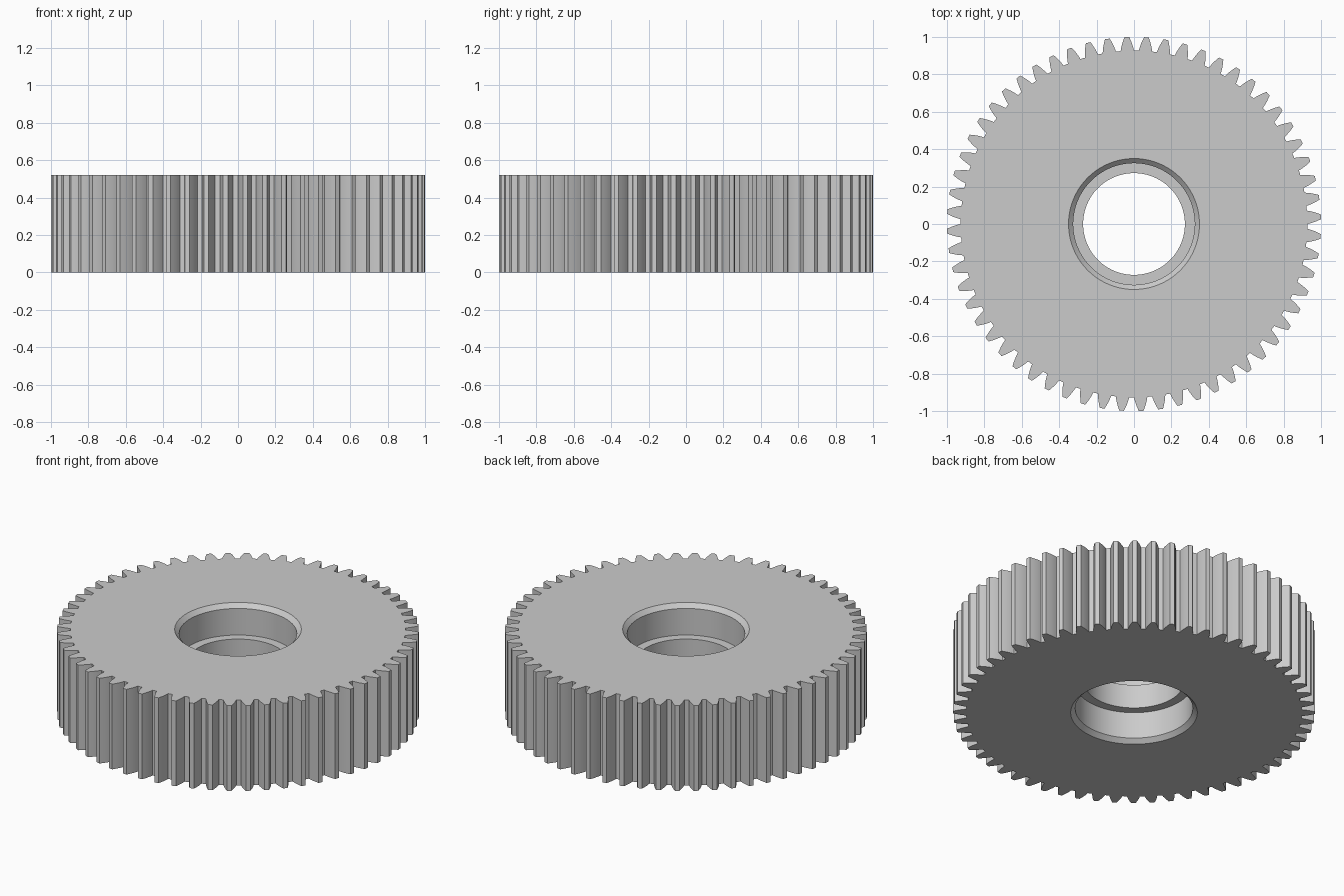
import bpy
import bmesh
from math import acos, cos, sin, tan, pi, radians

if "Cube" in bpy.data.objects:
    bpy.data.objects.remove(bpy.data.objects["Cube"], do_unlink=True)

TEETH = 60
HEIGHT = 0.52
TIP, ROOT = 1.0, 0.927
PITCH = TIP * TEETH / (TEETH + 2)
BASE = PITCH * cos(radians(20))
FIRST_TOOTH = radians(2.2)
FLANK_STEPS = 4


def involute(r):
    a = acos(BASE / r)
    return tan(a) - a


def half_width(r):
    """Half the angle a tooth spans at radius r."""
    return pi / (2 * TEETH) + involute(PITCH) - involute(r)


# Tooth outline as (angle, radius): up one involute flank, down the other
radii = [ROOT + (TIP - ROOT) * i / FLANK_STEPS for i in range(FLANK_STEPS + 1)]
tooth = [(-half_width(r), r) for r in radii]
tooth += [(half_width(r), r) for r in reversed(radii)]
outline = [(FIRST_TOOTH + 2 * pi * k / TEETH + a, r)
           for k in range(TEETH) for a, r in tooth]

# Bore section from the top down: chamfer, counterbore, inner ledge, mirrored below
upper = [(0.35, HEIGHT), (0.325, HEIGHT - 0.025), (0.325, 0.333), (0.272, 0.333)]
bore = upper + [(r, HEIGHT - z) for r, z in reversed(upper)]

# Sweep the closed section round the axis, following the toothed outline
bm = bmesh.new()
columns = []
for a, rim in outline:
    section = [(rim, 0), (rim, HEIGHT)] + bore
    columns.append([bm.verts.new((r * cos(a), r * sin(a), z)) for r, z in section])
for i, col in enumerate(columns):
    prev = columns[i - 1]
    for j in range(len(col)):
        bm.faces.new((prev[j - 1], col[j - 1], col[j], prev[j]))
bmesh.ops.recalc_face_normals(bm, faces=bm.faces)
mesh = bpy.data.meshes.new("spur_gear")
bm.to_mesh(mesh)
bm.free()

gear = bpy.data.objects.new("spur_gear", mesh)
bpy.context.collection.objects.link(gear)

# Plain grey metal
grey = bpy.data.materials.new("steel_grey")
grey.use_nodes = True
colour = (0.6, 0.6, 0.6, 1)
grey.diffuse_color = colour
grey.node_tree.nodes["Principled BSDF"].inputs["Base Color"].default_value = colour
mesh.materials.append(grey)

# Smooth flanks and bore, crisp corners
bpy.ops.object.select_all(action="DESELECT")
gear.select_set(True)
bpy.context.view_layer.objects.active = gear
bpy.ops.object.shade_smooth_by_angle(angle=radians(25))
